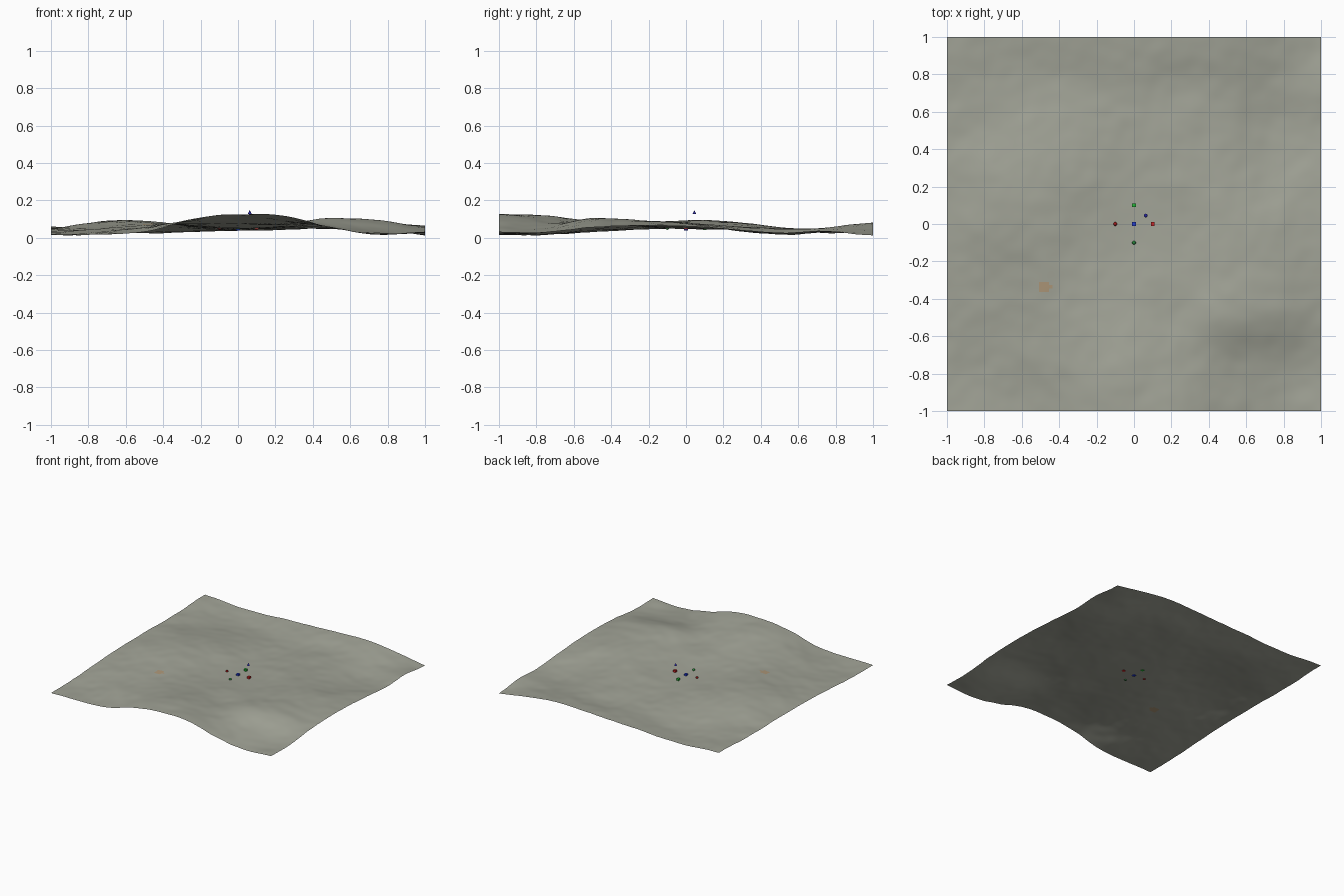
import bpy, bmesh, math
from mathutils import Vector, noise

if "Cube" in bpy.data.objects:
    bpy.data.objects.remove(bpy.data.objects["Cube"])

N = 110  # terrain cells per side

# Control heights in thousandths: rows run y = -1..1, columns x = -1..1
H = [
    [16, 20, 32, 95, 125, 118, 55, 20, 33],
    [18, 22, 52, 98, 120, 92, 62, 35, 30],
    [30, 42, 62, 82, 85, 75, 104, 90, 56],
    [44, 60, 78, 68, 60, 66, 92, 86, 66],
    [50, 85, 92, 62, 47, 56, 80, 76, 62],
    [50, 80, 84, 62, 44, 58, 60, 42, 46],
    [46, 55, 54, 46, 40, 48, 48, 18, 28],
    [52, 40, 24, 32, 44, 46, 54, 30, 36],
    [60, 46, 40, 55, 64, 76, 80, 52, 13],
]


def material(name, color):
    m = bpy.data.materials.new(name)
    m.diffuse_color = (*color, 1)
    m.use_nodes = True
    m.node_tree.nodes["Principled BSDF"].inputs["Base Color"].default_value = m.diffuse_color
    return m


def spline(v, t):
    """Catmull-Rom through evenly spaced values, t in 0..len-1."""
    i = min(int(t), len(v) - 2)
    f = t - i
    b, c = v[i], v[i + 1]
    a = v[max(i - 1, 0)]
    d = v[min(i + 2, len(v) - 1)]
    return b + 0.5 * f * (c - a + f * (2*a - 5*b + 4*c - d + f * (3*(b - c) + d - a)))


def height(x, y):
    u, w = (x + 1) * 4, (y + 1) * 4
    z = spline([spline(row, u) for row in H], w) / 1000
    # small rounded lumps, faded near the markers
    fade = min(1, math.hypot(x, y) / 0.3)
    z += fade * 0.005 * noise.noise(Vector((x * 5, y * 5, 3)))
    z += fade * 0.0025 * noise.noise(Vector((x * 12, y * 12, 7)))
    return max(z, 0.004)


# Rolling ground sheet
bm = bmesh.new()
bmesh.ops.create_grid(bm, x_segments=N, y_segments=N, size=1)
for v in bm.verts:
    v.co.z = height(v.co.x, v.co.y)
for f in bm.faces:
    f.smooth = True
    c = f.calc_center_median()
    # small ochre patch
    if math.hypot((c.x + 0.48) / 1.5, c.y + 0.335) < 0.025:
        f.material_index = 1
mesh = bpy.data.meshes.new("ground")
bm.to_mesh(mesh)
bm.free()
mesh.materials.append(material("stone", (0.36, 0.37, 0.31)))
mesh.materials.append(material("ochre", (0.42, 0.31, 0.19)))
bpy.context.collection.objects.link(bpy.data.objects.new("ground", mesh))


def marker(name, kind, loc, mat):
    if kind == "cube":
        bpy.ops.mesh.primitive_cube_add(size=0.02, location=loc)
    elif kind == "ball":
        bpy.ops.mesh.primitive_uv_sphere_add(segments=16, ring_count=8, radius=0.01, location=loc)
        bpy.ops.object.shade_smooth()
    else:
        bpy.ops.mesh.primitive_cone_add(vertices=16, radius1=0.01, radius2=0, depth=0.02, location=loc)
        bpy.ops.object.shade_smooth_by_angle()
    ob = bpy.context.object
    ob.name = name
    ob.data.materials.append(mat)


# Small direction markers around the centre
red = material("red", (0.6, 0.02, 0.02))
green = material("green", (0.02, 0.5, 0.04))
blue = material("blue", (0.02, 0.05, 0.7))
marker("red_cube", "cube", (0.1, 0, 0.055), red)
marker("red_ball", "ball", (-0.1, 0, 0.053), material("dark_red", (0.35, 0.01, 0.01)))
marker("green_cube", "cube", (0, 0.1, 0.052), green)
marker("green_ball", "ball", (0, -0.1, 0.053), material("dark_green", (0.02, 0.25, 0.04)))
marker("blue_cube", "cube", (0, 0, 0.05), blue)
marker("blue_cone", "cone", (0.063, 0.045, 0.138), material("dark_blue", (0.02, 0.02, 0.35)))
